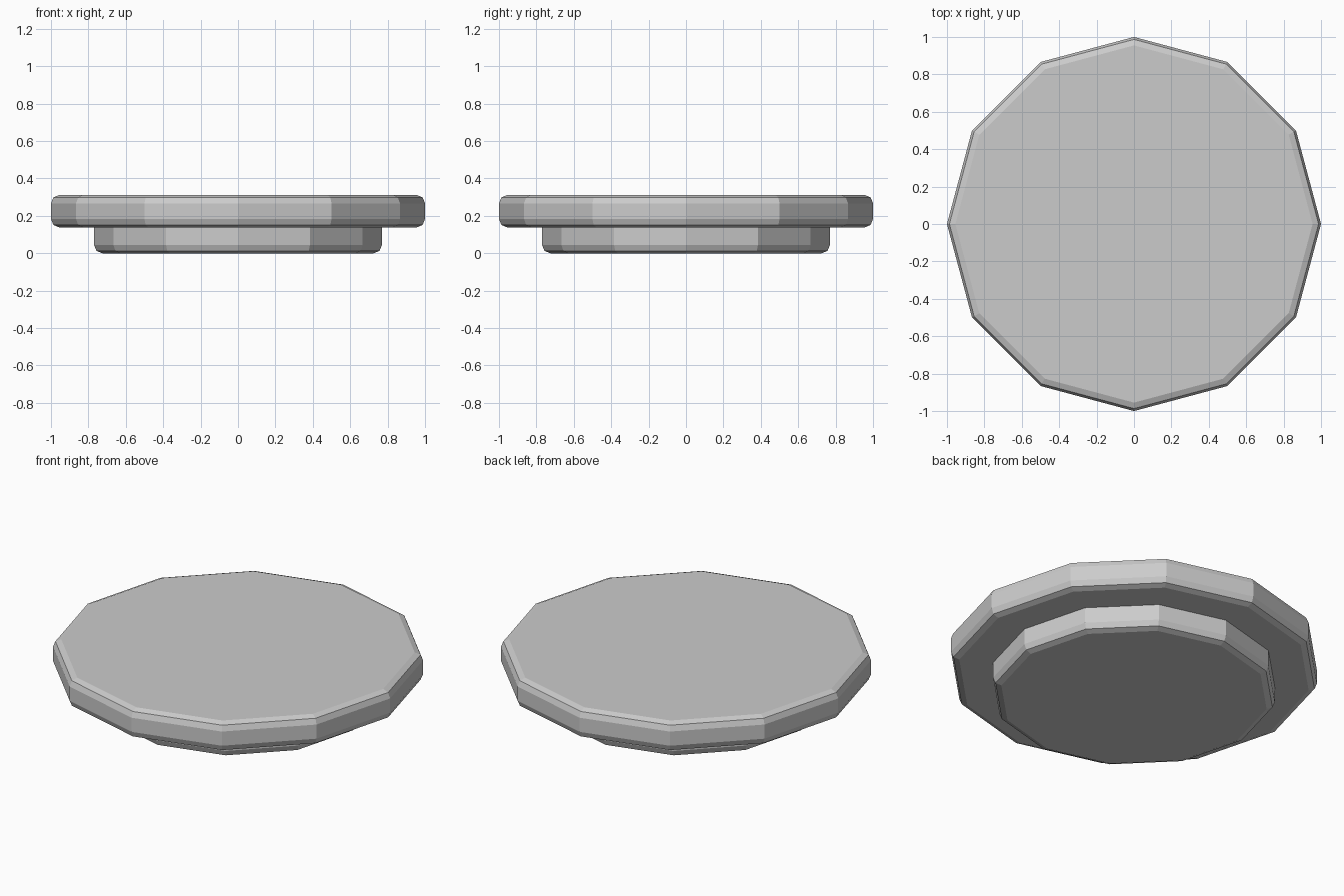
import bpy, bmesh
from math import sin, cos, pi

if "Cube" in bpy.data.objects:
    bpy.data.objects.remove(bpy.data.objects["Cube"])

SIDES = 12


def lathe(name, profile):
    """Closed 12-sided solid from a bottom-to-top (radius, z) profile."""
    bm = bmesh.new()
    rings = [[bm.verts.new((r * cos(2 * pi * i / SIDES), r * sin(2 * pi * i / SIDES), z))
              for i in range(SIDES)] for r, z in profile]
    for a, b in zip(rings, rings[1:]):
        for i in range(SIDES):
            j = (i + 1) % SIDES
            bm.faces.new((a[i], a[j], b[j], b[i]))
    bm.faces.new(rings[0][::-1])
    bm.faces.new(rings[-1])
    mesh = bpy.data.meshes.new(name)
    bm.to_mesh(mesh)
    bm.free()
    obj = bpy.data.objects.new(name, mesh)
    bpy.context.collection.objects.link(obj)
    return obj


def rounded(r, z0, z1, b, round_top=True):
    """Straight wall with two-segment rounded rims."""
    m = b * 0.293
    pts = [(r - b, z0), (r - m, z0 + m), (r, z0 + b)]
    if round_top:
        return pts + [(r, z1 - b), (r - m, z1 - m), (r - b, z1)]
    return pts + [(r, z1)]


# Narrow foot under the plate
lathe("base_foot", rounded(0.77, 0.0, 0.15, 0.045, round_top=False))

# Wide top plate
lathe("top_plate", rounded(1.0, 0.138, 0.312, 0.045))
